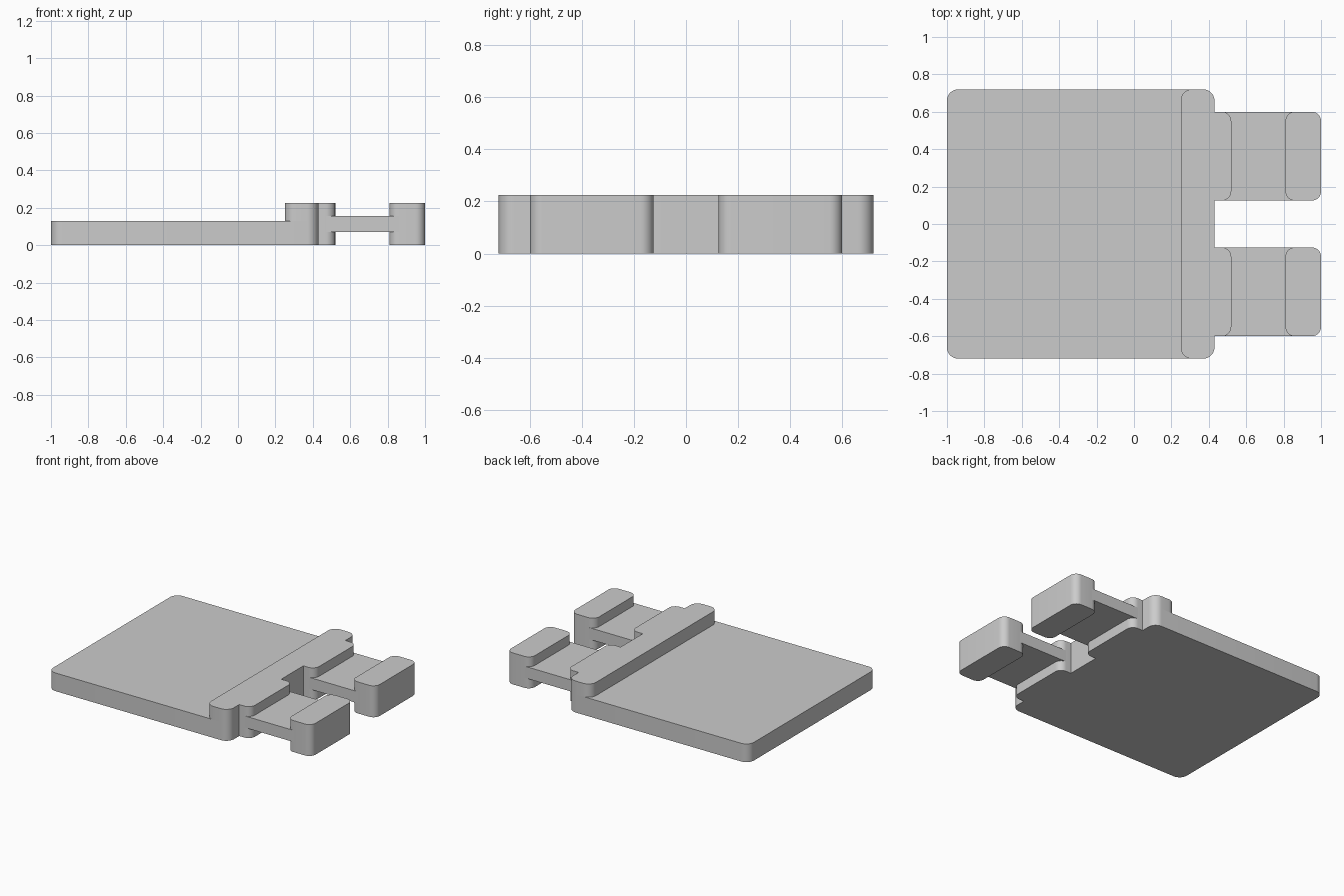
import bpy
import bmesh
import math

if "Cube" in bpy.data.objects:
    bpy.data.objects.remove(bpy.data.objects["Cube"], do_unlink=True)

grey = bpy.data.materials.new("plain grey")
grey.use_nodes = True
colour = (0.6, 0.6, 0.6, 1)
grey.diffuse_color = colour
grey.node_tree.nodes["Principled BSDF"].inputs["Base Color"].default_value = colour


def slab(name, x, y, z, left_radius=0.0, right_radius=0.0):
    """Upright slab with rounded vertical corners at its low-x and high-x ends."""
    corners = [(x[1], y[1], -1, -1, right_radius), (x[0], y[1], 1, -1, left_radius),
               (x[0], y[0], 1, 1, left_radius), (x[1], y[0], -1, 1, right_radius)]
    bm = bmesh.new()
    outline = []
    for i, (cx, cy, sx, sy, r) in enumerate(corners):
        steps = 10 if r else 0
        for s in range(steps + 1):
            a = math.pi / 2 * (i + s / max(steps, 1))
            outline.append(bm.verts.new((cx + r * (sx + math.cos(a)) if r else cx,
                                         cy + r * (sy + math.sin(a)) if r else cy, z[0])))
    base = bm.faces.new(outline)
    top = bmesh.ops.extrude_face_region(bm, geom=[base])["geom"]
    bmesh.ops.translate(bm, vec=(0, 0, z[1] - z[0]),
                        verts=[v for v in top if isinstance(v, bmesh.types.BMVert)])
    bmesh.ops.recalc_face_normals(bm, faces=bm.faces)
    mesh = bpy.data.meshes.new(name)
    bm.to_mesh(mesh)
    bm.free()
    mesh.materials.append(grey)
    obj = bpy.data.objects.new(name, mesh)
    bpy.context.collection.objects.link(obj)
    bpy.ops.object.select_all(action="DESELECT")
    obj.select_set(True)
    bpy.context.view_layer.objects.active = obj
    bpy.ops.object.shade_smooth_by_angle(angle=math.radians(30))
    return obj


HEIGHT, PLATE_TOP = 0.225, 0.13
WIDTH = (-0.72, 0.72)

# Wide plate and the raised ridge along its edge
slab("base_plate", (-1, 0.43), WIDTH, (0, PLATE_TOP), 0.06, 0.06)
slab("raised_ridge", (0.25, 0.43), WIDTH, (PLATE_TOP, HEIGHT), 0.06, 0.06)

# Two matching arms: root block, thin web and end block
for side, y in (("right", (-0.6, -0.125)), ("left", (0.125, 0.6))):
    slab(side + "_root_block", (0.43, 0.52), y, (0, HEIGHT), 0, 0.05)
    slab(side + "_web", (0.47, 0.86), y, (0.072, 0.155))
    slab(side + "_end_block", (0.81, 1), y, (0, HEIGHT), 0.05, 0.05)
